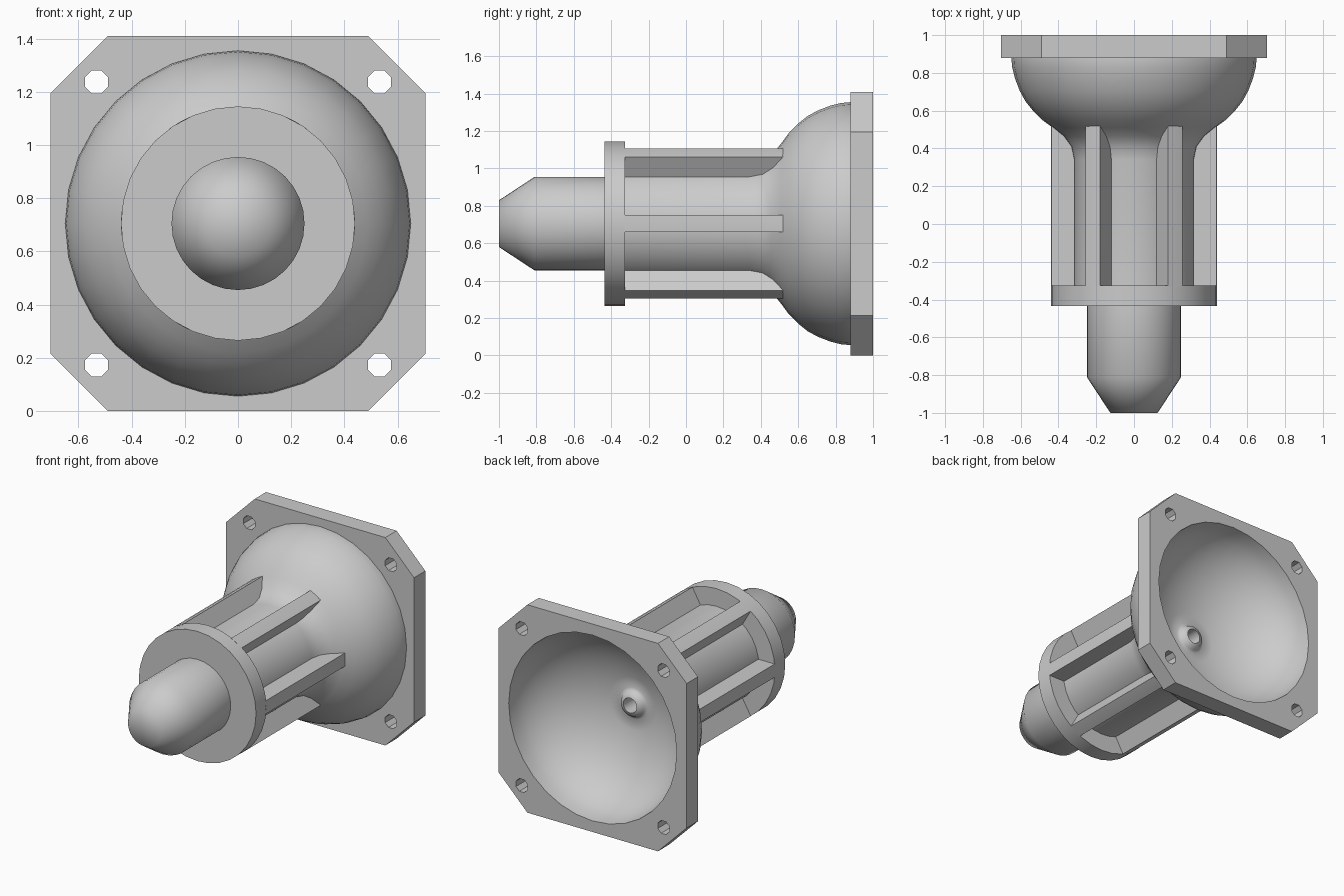
import bpy, bmesh
from math import sin, cos, pi, radians, sqrt

if "Cube" in bpy.data.objects:
    bpy.data.objects.remove(bpy.data.objects["Cube"])

ZC = 0.705      # height of the main axis (runs along y)
SEG = 32


def finish(name, bm, angle):
    bmesh.ops.remove_doubles(bm, verts=bm.verts, dist=1e-5)
    me = bpy.data.meshes.new(name)
    bm.to_mesh(me)
    bm.free()
    ob = bpy.data.objects.new(name, me)
    bpy.context.collection.objects.link(ob)
    smooth(ob, angle)
    return ob


def smooth(ob, angle):
    bpy.ops.object.select_all(action='DESELECT')
    ob.select_set(True)
    bpy.context.view_layer.objects.active = ob
    bpy.ops.object.shade_smooth_by_angle(angle=radians(angle))


def lathe(name, profile, angle=40):
    """Spin (radius, y) points around the main axis."""
    bm = bmesh.new()
    rings = [[bm.verts.new((r * cos(2 * pi * k / SEG), y, ZC + r * sin(2 * pi * k / SEG)))
              for k in range(SEG)] for r, y in profile]
    for i in range(len(profile) - 1):
        p, q = rings[i], rings[i + 1]
        for k in range(SEG):
            n = (k + 1) % SEG
            if profile[i][0] == 0:
                bm.faces.new((p[k], q[k], q[n]))
            elif profile[i + 1][0] == 0:
                bm.faces.new((p[k], q[k], p[n]))
            else:
                bm.faces.new((p[k], q[k], q[n], p[n]))
    return finish(name, bm, angle)


# Tapered pin
lathe("pin", [(0, -1), (0.125, -1), (0.25, -0.81), (0.25, -0.435)], 65)

# Collar
lathe("collar", [(0.25, -0.435), (0.44, -0.435), (0.44, -0.325), (0.32, -0.325)])

# Core flaring into the bell, then the inner bowl with a small bored boss
outer = [(0.32, -0.325), (0.32, 0.34), (0.335, 0.41), (0.375, 0.465), (0.43, 0.51),
         (0.485, 0.55), (0.535, 0.60), (0.575, 0.65), (0.605, 0.705), (0.63, 0.77),
         (0.645, 0.83), (0.65, 0.885)]
bowl = [(r, 1 - 0.45 * sqrt(1 - (r / 0.63) ** 2))
        for r in [0.63 * cos(t * pi / 22) for t in range(10)]]
boss = [(0.105, 0.558), (0.085, 0.57), (0.075, 0.592), (0.05, 0.60), (0.05, 0.3), (0, 0.3)]
lathe("bell", outer + bowl + boss, 50)

# Six lengthwise ribs
section = [(0.28, -0.045), (0.4377, -0.045), (0.44, 0), (0.4377, 0.045), (0.28, 0.045)]
for n in range(6):
    a = n * pi / 3
    bm = bmesh.new()
    ends = [[bm.verts.new((u * cos(a) - v * sin(a), y, ZC + u * sin(a) + v * cos(a)))
             for u, v in section] for y in (-0.33, 0.54)]
    for e in ends:
        bm.faces.new(e)
    for i in range(5):
        j = (i + 1) % 5
        bm.faces.new((ends[0][i], ends[1][i], ends[1][j], ends[0][j]))
    bmesh.ops.recalc_face_normals(bm, faces=bm.faces)
    finish(f"rib_{n + 1}", bm, 30)

# Square flange with cut corners, bowl opening and four bolt holes
cu = bpy.data.curves.new("flange", 'CURVE')
cu.dimensions = '2D'
cu.fill_mode = 'BOTH'
cu.extrude = 0.0605


def loop(points):
    s = cu.splines.new('POLY')
    s.points.add(len(points) - 1)
    for p, (x, y) in zip(s.points, points):
        p.co = (x, y, 0, 1)
    s.use_cyclic_u = True


def circle(cx, cy, r, n, off=0):
    loop([(cx + r * cos(2 * pi * k / n + off), cy + r * sin(2 * pi * k / n + off)) for k in range(n)])


H, C = 0.705, 0.49
loop([(H, -C), (H, C), (C, H), (-C, H), (-H, C), (-H, -C), (-C, -H), (C, -H)])
circle(0, 0, 0.63, SEG)
for sx in (-1, 1):
    for sz in (-1, 1):
        circle(sx * 0.532, sz * 0.532, 0.047, 8, pi / 8)
flange = bpy.data.objects.new("flange", cu)
flange.location = (0, 0.9395, ZC)
flange.rotation_euler = (pi / 2, 0, 0)
bpy.context.collection.objects.link(flange)
bpy.ops.object.select_all(action='DESELECT')
flange.select_set(True)
bpy.context.view_layer.objects.active = flange
bpy.ops.object.convert(target='MESH')
smooth(bpy.context.view_layer.objects.active, 30)
